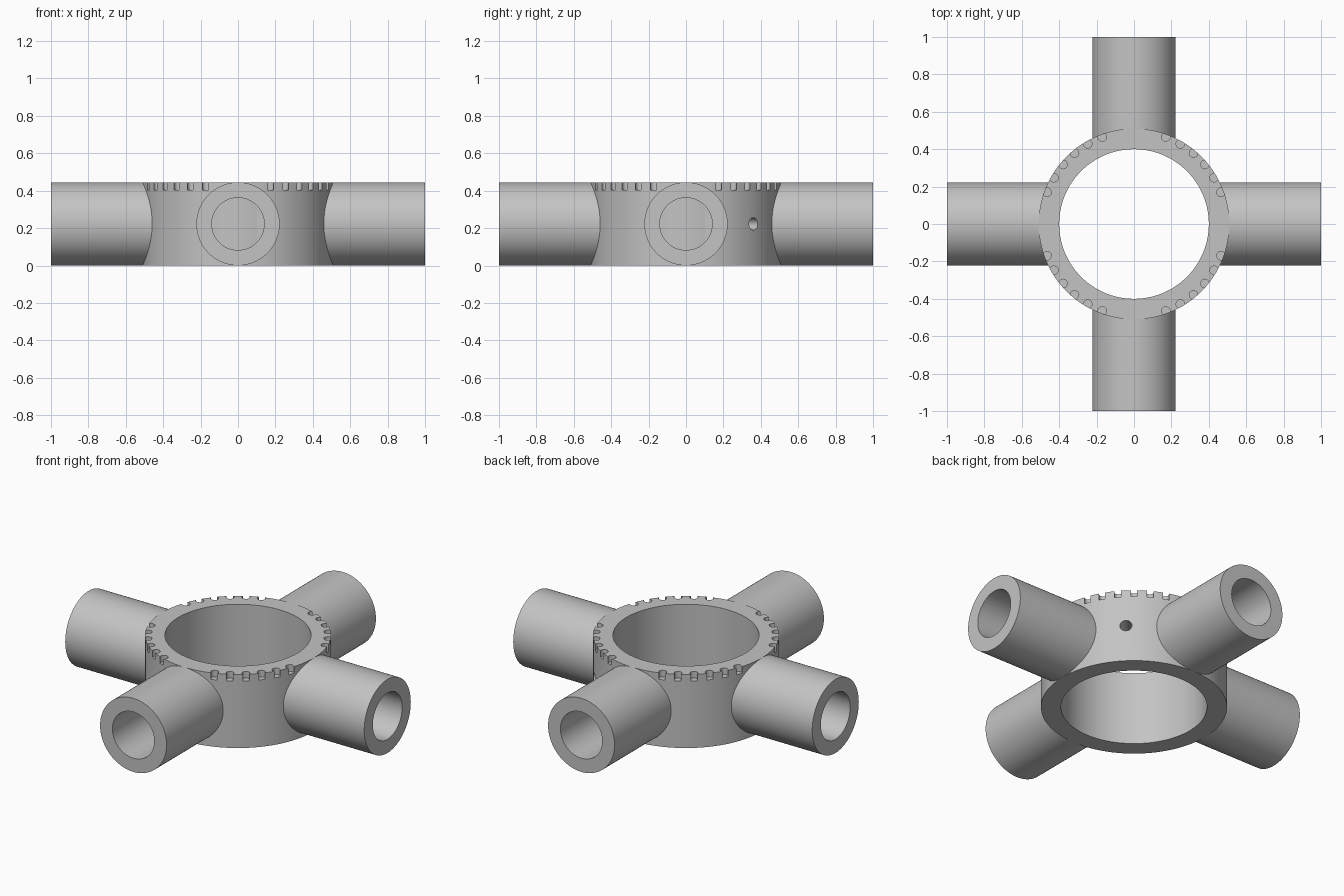
import bpy, bmesh
from math import radians, pi, cos, sin
from mathutils import Matrix, Vector

if "Cube" in bpy.data.objects:
    bpy.data.objects.remove(bpy.data.objects["Cube"])

HEIGHT = 0.445
MID = HEIGHT / 2
RING_OUT, RING_IN = 0.51, 0.40
BORE = 0.14

grey = bpy.data.materials.new("plain grey")
grey.use_nodes = True
grey.diffuse_color = (0.55, 0.55, 0.55, 1)
grey.node_tree.nodes["Principled BSDF"].inputs["Base Color"].default_value = grey.diffuse_color


def make_object(name, bm):
    bmesh.ops.recalc_face_normals(bm, faces=bm.faces)
    mesh = bpy.data.meshes.new(name)
    bm.to_mesh(mesh)
    bm.free()
    mesh.materials.append(grey)
    obj = bpy.data.objects.new(name, mesh)
    bpy.context.collection.objects.link(obj)
    return obj


def activate(obj):
    bpy.ops.object.select_all(action='DESELECT')
    obj.select_set(True)
    bpy.context.view_layer.objects.active = obj


def lathe(name, profile, closed, steps):
    """Turn a (radius, z) profile around the z axis."""
    bm = bmesh.new()
    verts = [bm.verts.new((r, 0, z)) for r, z in profile]
    pairs = list(zip(verts, verts[1:]))
    if closed:
        pairs.append((verts[-1], verts[0]))
    edges = [bm.edges.new(p) for p in pairs]
    bmesh.ops.spin(bm, geom=verts + edges, cent=(0, 0, 0), axis=(0, 0, 1),
                   angle=2 * pi, steps=steps, use_merge=True)
    bmesh.ops.remove_doubles(bm, verts=bm.verts, dist=1e-5)
    return make_object(name, bm)


def smooth(obj):
    activate(obj)
    bpy.ops.object.shade_smooth_by_angle(angle=radians(30))


# Central ring
ring = lathe("ring", [(RING_OUT, 0), (RING_OUT, HEIGHT),
                      (RING_IN, HEIGHT), (RING_IN, 0)], True, 128)

# Cutters: round rim notches between the arms, and one small side hole
bm = bmesh.new()
for quarter in range(4):
    for step in range(2, 8):
        a = radians(quarter * 90 + step * 10)
        place = Matrix.Translation((0.495 * cos(a), 0.495 * sin(a), HEIGHT))
        bmesh.ops.create_cone(bm, cap_ends=True, segments=20, radius1=0.023,
                              radius2=0.023, depth=0.08, matrix=place)
outward = Vector((1, 1, 0)).normalized()
place = Matrix.Translation(outward * 0.455 + Vector((0, 0, MID))) \
    @ outward.to_track_quat('Z', 'Y').to_matrix().to_4x4()
bmesh.ops.create_cone(bm, cap_ends=True, segments=32, radius1=0.033,
                      radius2=0.033, depth=0.3, matrix=place)
cutter = make_object("notch_cutter", bm)
cutter.hide_render = True

cut = ring.modifiers.new("notches", 'BOOLEAN')
cut.operation = 'DIFFERENCE'
cut.solver = 'EXACT'
cut.object = cutter
activate(ring)
bpy.ops.object.modifier_apply(modifier=cut.name)
bpy.data.objects.remove(cutter)
smooth(ring)

# Four arms with blind bores, rooted inside the ring wall
sides = {"left": 0, "back": 90, "right": 180, "front": 270}
for side, angle in sides.items():
    arm = lathe(side + "_arm", [(0, 0.44), (MID, 0.44), (MID, 1), (BORE, 1),
                                (BORE, 0.5), (0, 0.5)], False, 96)
    arm.matrix_world = (Matrix.Translation((0, 0, MID))
                        @ Matrix.Rotation(radians(angle), 4, 'Z')
                        @ Matrix.Rotation(radians(90), 4, 'Y'))
    smooth(arm)
